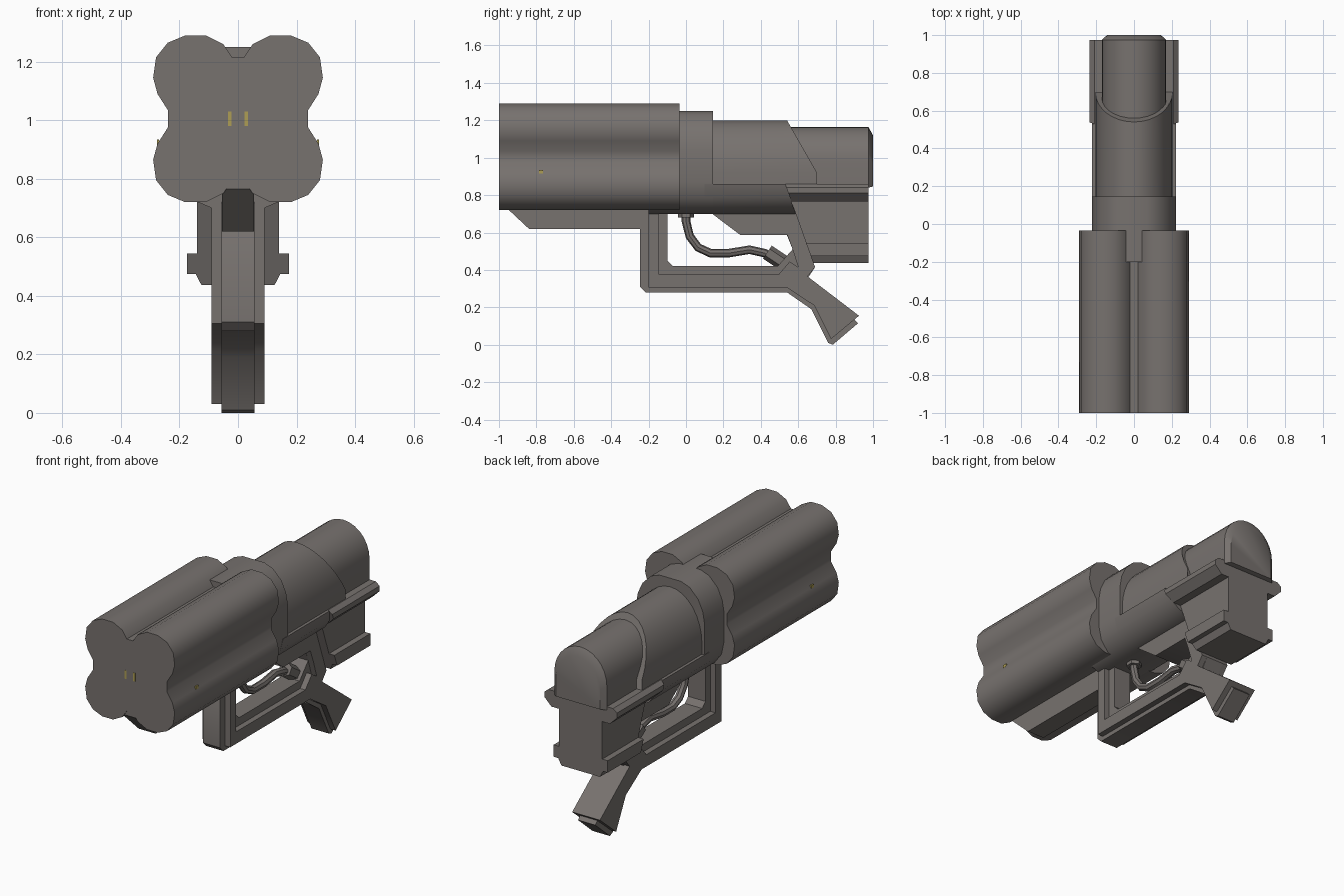
import bpy, bmesh, math
from mathutils import Vector

if "Cube" in bpy.data.objects:
    bpy.data.objects.remove(bpy.data.objects["Cube"])


def material(name, rgb):
    m = bpy.data.materials.new(name)
    m.diffuse_color = (*rgb, 1)
    m.use_nodes = True
    m.node_tree.nodes["Principled BSDF"].inputs["Base Color"].default_value = m.diffuse_color
    return m


GREY = material("warm grey metal", (0.185, 0.168, 0.158))
GOLD = material("dull gold mark", (0.42, 0.34, 0.09))


def finish(name, bm, mat=GREY):
    bmesh.ops.recalc_face_normals(bm, faces=bm.faces)
    me = bpy.data.meshes.new(name)
    bm.to_mesh(me)
    bm.free()
    me.materials.append(mat)
    ob = bpy.data.objects.new(name, me)
    bpy.context.collection.objects.link(ob)
    return ob


def loft(name, half, sections):
    """Mirror a half outline (x, z) and loft it through sections (y or y(z), scale, pivot z)."""
    ring = half + [(-x, z) for x, z in reversed(half) if x > 1e-5]
    bm = bmesh.new()
    rows = []
    for y, s, pz in sections:
        rows.append([bm.verts.new((x * s, y(z) if callable(y) else y, pz + (z - pz) * s))
                     for x, z in ring])
    n = len(ring)
    for a, b in zip(rows, rows[1:]):
        for i in range(n):
            j = (i + 1) % n
            bm.faces.new((a[i], a[j], b[j], b[i]))
    bm.faces.new(rows[0])
    bm.faces.new(rows[-1])
    return finish(name, bm)


def plate(name, outline, half_width):
    """Extrude a side outline (y, z) across x."""
    bm = bmesh.new()
    a = [bm.verts.new((-half_width, y, z)) for y, z in outline]
    b = [bm.verts.new((half_width, y, z)) for y, z in outline]
    n = len(outline)
    for i in range(n):
        j = (i + 1) % n
        bm.faces.new((a[i], a[j], b[j], b[i]))
    bm.faces.new(a)
    bm.faces.new(b)
    return finish(name, bm)


def box(name, centre, size, mat):
    bm = bmesh.new()
    bmesh.ops.create_cube(bm, size=1)
    for v in bm.verts:
        v.co = Vector(c + p * s for c, p, s in zip(centre, v.co, size))
    return finish(name, bm, mat)


def nut(name, p, q, radius):
    p, q = Vector(p), Vector(q)
    bm = bmesh.new()
    bmesh.ops.create_cone(bm, cap_ends=True, segments=6, radius1=radius, radius2=radius,
                          depth=(q - p).length)
    ob = finish(name, bm)
    ob.rotation_mode = 'QUATERNION'
    ob.rotation_quaternion = (q - p).to_track_quat('Z', 'Y')
    ob.location = (p + q) / 2
    return ob


def arch(w, z0, z1, top, n=7):
    """Half outline from top centre down a rounded shoulder to a flat base."""
    pts = [(w * math.sin(t), z1 + (top - z1) * math.cos(t))
           for t in (math.pi / 2 * i / n for i in range(n + 1))]
    return pts + [(w, z0)]


# Four-lobed barrel cluster
lobe = [(0.02, 1.215), (0.05, 1.26), (0.11, 1.29), (0.18, 1.29), (0.24, 1.265),
        (0.28, 1.215), (0.29, 1.145), (0.275, 1.09), (0.24, 1.035)]
lobe += [(x, 2.01 - z) for x, z in reversed(lobe)]
loft("barrel_cluster", lobe, [(-1, 1, 1), (-0.035, 1, 1)])

# Collar behind the barrels
collar = [(0.07, 1.25), (0.125, 1.23), (0.18, 1.175), (0.21, 1.11), (0.222, 1.04),
          (0.222, 0.87), (0.205, 0.79), (0.16, 0.73), (0.09, 0.70)]
loft("collar", collar, [(-0.2, 1, 1), (0.145, 1, 1)])

# Receiver: lower body, upper shell with slanted rear, rear cylinder with chamfered end
slant = lambda z: 0.53 + (0.86 - z) * 0.355
loft("lower_body", [(0.222, 0.86), (0.205, 0.79), (0.16, 0.73), (0.09, 0.70)],
     [(0.1, 1, 1), (slant, 1, 1)])
loft("upper_shell", arch(0.205, 0.86, 0.92, 1.2, 8),
     [(0.1, 1, 1), (lambda z: 0.7 - max(0, z - 0.92) * 0.571, 1, 1)])
loft("rear_cylinder", arch(0.17, 0.84, 0.98, 1.165, 7),
     [(0.4, 1, 1), (0.975, 1, 1), (1.0, 0.84, 0.88)])

# Rear block with side rails and lower flange, slanted at its front
block = [(0.21, 0.86), (0.235, 0.84), (0.235, 0.81), (0.19, 0.765), (0.14, 0.765),
         (0.14, 0.545), (0.175, 0.545), (0.175, 0.475), (0.145, 0.475), (0.125, 0.437)]
loft("rear_block", block, [(slant, 1, 1), (0.975, 1, 1)])

# Under-barrel guard and belly block
plate("under_guard", [(-0.995, 0.765), (-0.84, 0.62), (-0.15, 0.62), (-0.15, 0.85), (-0.995, 0.85)], 0.055)
plate("belly_block", [(0.14, 0.70), (0.29, 0.587), (0.62, 0.587), (0.62, 0.78), (0.14, 0.78)], 0.09)

# Grip frame: narrow deep core, and wider shallow side plates
plate("grip_core", [(-0.245, 0.66), (-0.245, 0.31), (-0.215, 0.28), (0.54, 0.28), (0.67, 0.19),
                    (0.76, 0.01), (0.785, 0.0), (0.92, 0.115), (0.90, 0.135), (0.91, 0.155),
                    (0.65, 0.355), (0.69, 0.415), (0.60, 0.66), (0.51, 0.66), (0.57, 0.51),
                    (0.49, 0.42), (-0.07, 0.42), (-0.1, 0.45), (-0.1, 0.72), (-0.2, 0.72)], 0.056)
plate("grip_side_plates", [(-0.2, 0.75), (-0.2, 0.305), (0.54, 0.305), (0.685, 0.21),
                           (0.775, 0.03), (0.925, 0.155), (0.65, 0.365), (0.69, 0.415),
                           (0.60, 0.67), (0.51, 0.67), (0.57, 0.51), (0.60, 0.415),
                           (0.555, 0.445), (0.495, 0.375), (-0.145, 0.375), (-0.145, 0.75)], 0.09)

# Hose inside the frame, with a hexagonal nut at each end
cu = bpy.data.curves.new("hose", 'CURVE')
cu.dimensions = '3D'
cu.bevel_depth = 0.023
cu.bevel_resolution = 2
path = [(0, 0.72), (0.0, 0.66), (0.02, 0.58), (0.065, 0.52), (0.13, 0.49), (0.23, 0.49),
        (0.34, 0.508), (0.42, 0.49), (0.50, 0.445)]
sp = cu.splines.new('POLY')
sp.points.add(len(path) - 1)
for pt, (y, z) in zip(sp.points, path):
    pt.co = (0, y, z, 1)
tmp = bpy.data.objects.new("hose_path", cu)
bpy.context.collection.objects.link(tmp)
bpy.context.view_layer.update()
me = bpy.data.meshes.new_from_object(tmp.evaluated_get(bpy.context.evaluated_depsgraph_get()))
bpy.data.objects.remove(tmp)
me.materials.clear()
me.materials.append(GREY)
hose = bpy.data.objects.new("hose", me)
bpy.context.collection.objects.link(hose)
nut("hose_nut_top", (0, 0, 0.72), (0, 0, 0.68), 0.042)
nut("hose_nut_rear", (0, 0.435, 0.495), (0, 0.54, 0.425), 0.042)

# Tiny gold marks on the muzzle face and barrel sides
for s in (-1, 1):
    box("muzzle_mark", (s * 0.028, -0.9985, 1.005), (0.013, 0.005, 0.05), GOLD)
    box("side_mark", (s * 0.2735, -0.775, 0.925), (0.008, 0.022, 0.018), GOLD)

# Smooth rounded surfaces, keep edges crisp
bpy.ops.object.select_all(action='DESELECT')
for ob in bpy.context.scene.objects:
    ob.select_set(True)
    bpy.context.view_layer.objects.active = ob
bpy.ops.object.shade_smooth_by_angle(angle=math.radians(38))
